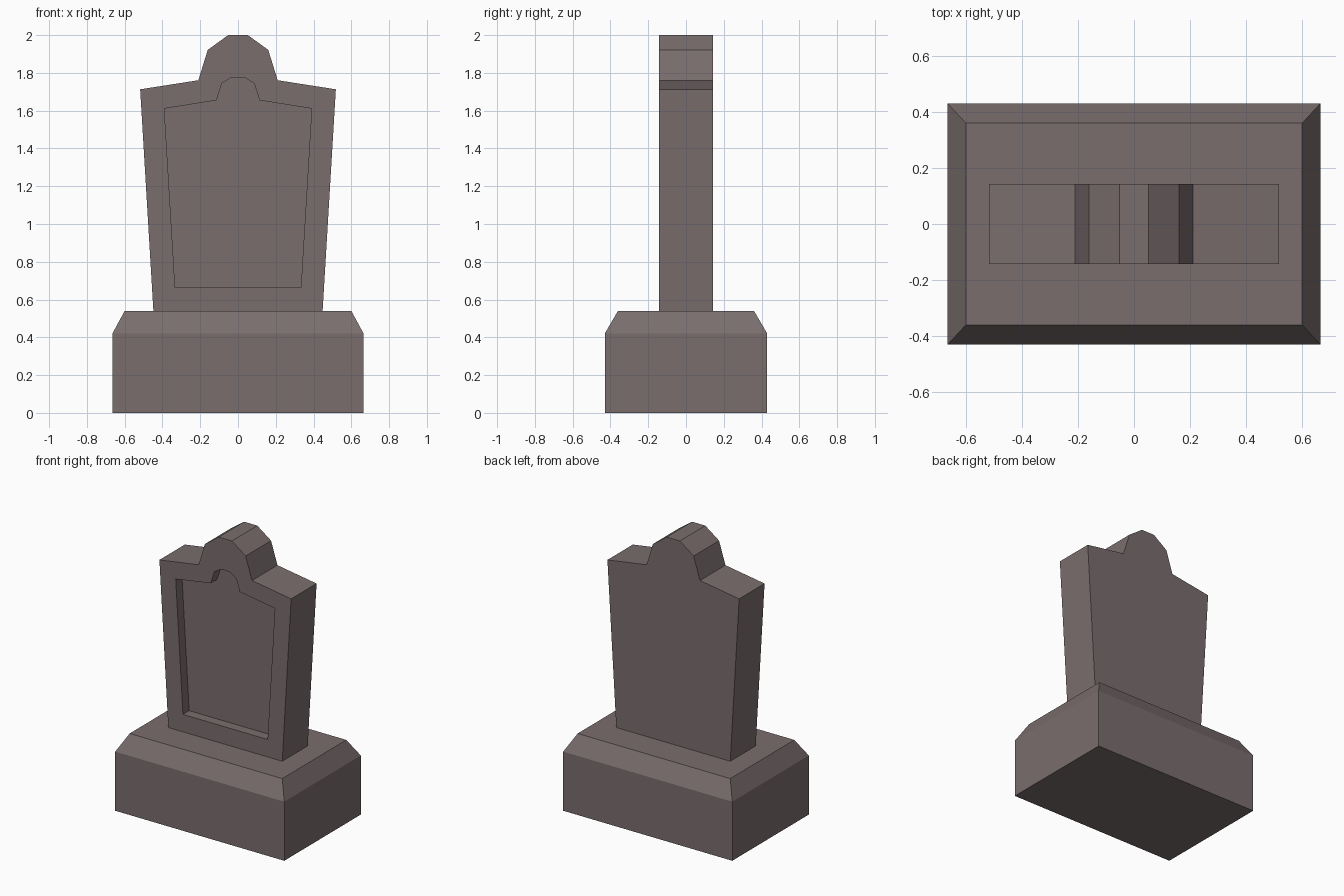
import bpy, bmesh

if "Cube" in bpy.data.objects:
    bpy.data.objects.remove(bpy.data.objects["Cube"])

stone = bpy.data.materials.new("grey_brown_stone")
stone.diffuse_color = (0.195, 0.155, 0.155, 1)
stone.use_nodes = True
stone.node_tree.nodes["Principled BSDF"].inputs["Base Color"].default_value = stone.diffuse_color


def loft(name, rings):
    """Join equal-length rings of points with quads and cap both ends."""
    bm = bmesh.new()
    loops = [[bm.verts.new(p) for p in ring] for ring in rings]
    n = len(loops[0])
    for a, b in zip(loops, loops[1:]):
        for i in range(n):
            j = (i + 1) % n
            bm.faces.new((a[i], a[j], b[j], b[i]))
    bm.faces.new(loops[0])
    bm.faces.new(loops[-1])
    bmesh.ops.recalc_face_normals(bm, faces=bm.faces)
    mesh = bpy.data.meshes.new(name)
    bm.to_mesh(mesh)
    bm.free()
    mesh.materials.append(stone)
    obj = bpy.data.objects.new(name, mesh)
    bpy.context.collection.objects.link(obj)
    return obj


def rect(x, y, z):
    return [(-x, -y, z), (x, -y, z), (x, y, z), (-x, y, z)]


def outline(half, y):
    """Mirror a half profile (x, z) and place it at depth y."""
    full = half + [(-x, z) for x, z in reversed(half)]
    return [(x, y, z) for x, z in full]


# Plinth with sloped top edge
loft("plinth", [rect(0.665, 0.43, 0), rect(0.665, 0.43, 0.42), rect(0.60, 0.36, 0.54)])

# Upright slab with a recessed front panel
outer = [(0.448, 0.54), (0.518, 1.713), (0.21, 1.761), (0.16, 1.922), (0.052, 2.0)]
inner = [(0.333, 0.664), (0.39, 1.611), (0.114, 1.655), (0.086, 1.744), (0.034, 1.776)]
front, back, recess = -0.143, 0.143, 0.07
loft("headstone_slab", [
    outline(outer, back),
    outline(outer, front),
    outline(inner, front),
    outline(inner, front + recess),
])
